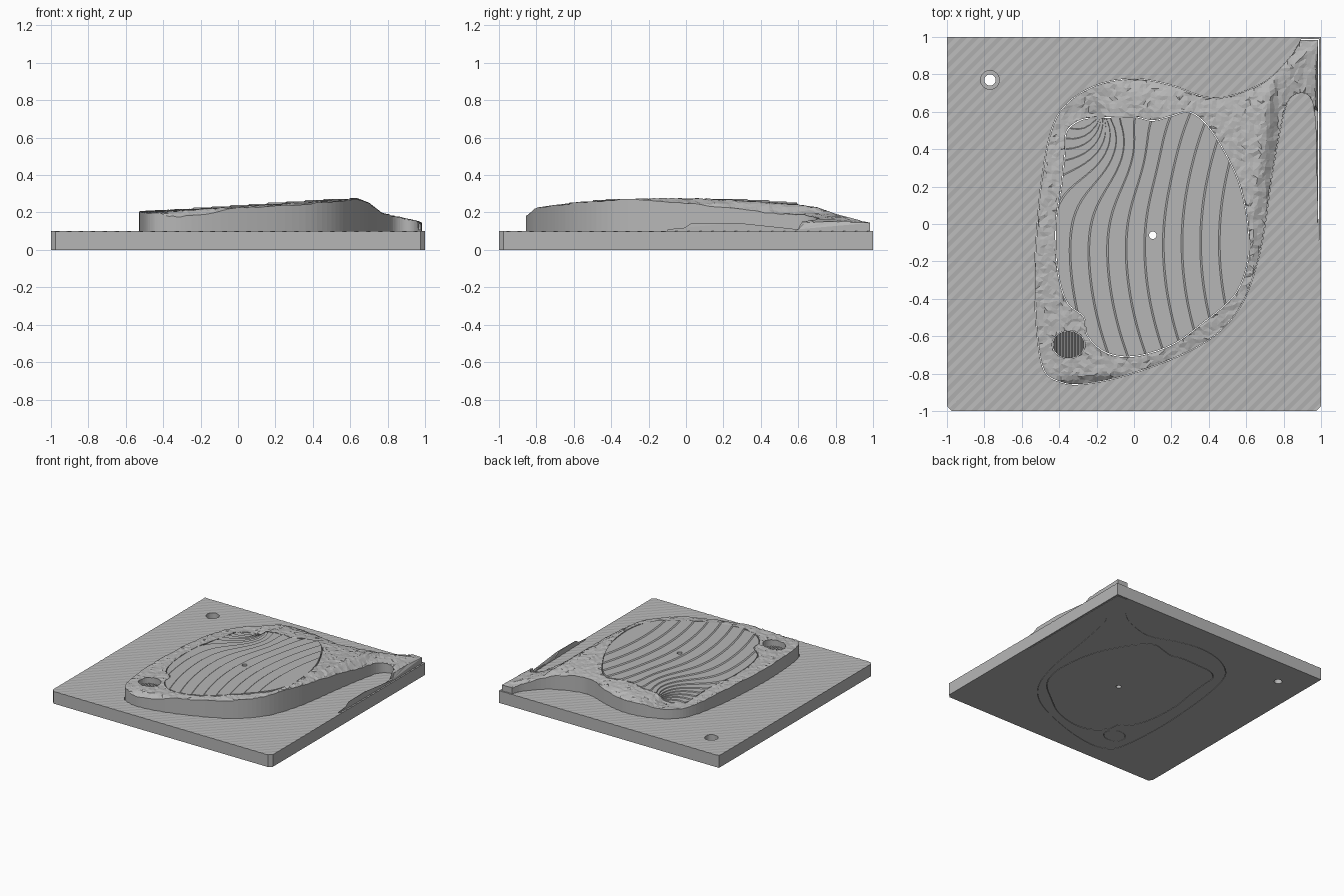
import bpy, bmesh, math, random
from mathutils import Vector
from mathutils.geometry import delaunay_2d_cdt

random.seed(4)
cube = bpy.data.objects.get("Cube")
if cube:
    bpy.data.objects.remove(cube, do_unlink=True)

# One plain grey material
grey = bpy.data.materials.new("warm_grey")
grey.use_nodes = True
grey.diffuse_color = (0.47, 0.47, 0.47, 1)
grey.node_tree.nodes["Principled BSDF"].inputs["Base Color"].default_value = grey.diffuse_color


def smooth_path(points, closed=True, steps=6):
    """Catmull-Rom curve through the points."""
    count = len(points)
    pick = (lambda i: points[i % count]) if closed else (lambda i: points[max(0, min(count - 1, i))])
    path = []
    for i in range(count if closed else count - 1):
        a, b, c, d = (Vector(pick(i + k)) for k in (-1, 0, 1, 2))
        for s in range(steps):
            t = s / steps
            path.append(0.5 * (2 * b + (c - a) * t + (2 * a - 5 * b + 4 * c - d) * t ** 2
                               + (3 * b - a - 3 * c + d) * t ** 3))
    if not closed:
        path.append(Vector(points[-1]))
    return path


def ellipse(x, y, rx, ry, sides=32):
    angles = [math.tau * i / sides for i in range(sides)]
    return [Vector((x + rx * math.cos(a), y + ry * math.sin(a))) for a in angles]


def scaled(loop, factor, centre):
    centre = Vector(centre)
    return [centre + (p - centre) * factor for p in loop]


def inside(x, y, loops):
    """Even-odd test, so inner loops are holes."""
    odd = False
    for loop in loops:
        for a, b in zip(loop, loop[1:] + loop[:1]):
            if (a.y > y) != (b.y > y) and x < a.x + (y - a.y) / (b.y - a.y) * (b.x - a.x):
                odd = not odd
    return odd


def interpolate(value, table):
    for (a, za), (b, zb) in zip(table, table[1:]):
        if value <= b:
            return za + (zb - za) * max(0, (value - a) / (b - a))
    return table[-1][1]


def prism(name, loops, height, spacing=0, jitter=0, cuts=(), remap=None):
    """Solid from z = 0 up to a height field, bounded by loops."""
    points, edges = [], []
    for loop in loops:
        start, n = len(points), len(loop)
        points += loop
        edges += [(start + i, start + (i + 1) % n) for i in range(n)]
    if spacing:
        cells = int(2 / spacing)
        for i in range(cells):
            for j in range(cells):
                x = -1 + (i + 0.5) * spacing + random.uniform(-jitter, jitter)
                y = -1 + (j + 0.5) * spacing + random.uniform(-jitter, jitter)
                if inside(x, y, loops):
                    points.append(Vector((x, y)))
    verts, _, faces = delaunay_2d_cdt(points, edges, [], 0, 1e-5)[:3]
    bm = bmesh.new()
    top = [bm.verts.new((p.x, p.y, height(p.x, p.y))) for p in verts]
    for face in faces:
        mid = sum((verts[i] for i in face), Vector((0, 0))) / len(face)
        if inside(mid.x, mid.y, loops):
            bm.faces.new([top[i] for i in face])
    bmesh.ops.delete(bm, geom=[v for v in bm.verts if not v.link_faces], context='VERTS')
    for co, normal in cuts:
        bmesh.ops.bisect_plane(bm, geom=bm.verts[:] + bm.edges[:] + bm.faces[:],
                               plane_co=co, plane_no=normal, dist=1e-6)
    if remap:
        for v in bm.verts:
            v.co.z = remap(v.co)
    # Underside copy and side walls
    rim = [e for e in bm.edges if e.is_boundary]
    copy = bmesh.ops.duplicate(bm, geom=bm.verts[:] + bm.edges[:] + bm.faces[:])
    low = copy["vert_map"]
    for item in copy["geom"]:
        if isinstance(item, bmesh.types.BMVert):
            item.co.z = 0
    for e in rim:
        a, b = e.verts
        bm.faces.new((a, b, low[b], low[a]))
    bmesh.ops.recalc_face_normals(bm, faces=bm.faces[:])
    mesh = bpy.data.meshes.new(name)
    bm.to_mesh(mesh)
    bm.free()
    mesh.materials.append(grey)
    obj = bpy.data.objects.new(name, mesh)
    bpy.context.collection.objects.link(obj)
    return obj


# Outlines seen from above
EDGE = 0.985
land = smooth_path([
    (0.89, EDGE), (0.84, 0.9), (0.7, 0.76), (0.5, 0.68), (0.37, 0.68), (0.2, 0.74), (0, 0.775),
    (-0.2, 0.74), (-0.36, 0.64), (-0.44, 0.5), (-0.49, 0.25), (-0.515, 0), (-0.53, -0.3),
    (-0.515, -0.6), (-0.48, -0.78), (-0.4, -0.84), (-0.28, -0.855), (-0.05, -0.81), (0.25, -0.7),
    (0.45, -0.58), (0.58, -0.42), (0.66, -0.2), (0.7, 0), (0.735, 0.25), (0.78, 0.5),
    (0.82, 0.65), (0.89, 0.7), (0.95, 0.66), (0.972, 0.5), (0.978, 0.2), (EDGE, -0.1)],
    closed=False) + [Vector((EDGE, 0.27)), Vector((EDGE, 0.6)), Vector((EDGE, EDGE))]
lawn = smooth_path([
    (-0.17, 0.57), (0, 0.575), (0.1, 0.555), (0.2, 0.58), (0.3, 0.6), (0.4, 0.52), (0.5, 0.36),
    (0.57, 0.2), (0.61, 0), (0.61, -0.2), (0.54, -0.38), (0.37, -0.53), (0.2, -0.65), (0, -0.71),
    (-0.15, -0.69), (-0.25, -0.6), (-0.27, -0.5), (-0.36, -0.42), (-0.41, -0.25), (-0.42, 0),
    (-0.39, 0.2), (-0.37, 0.4), (-0.36, 0.5), (-0.28, 0.56)])
pit = ellipse(-0.35, -0.645, 0.088, 0.075)

# Height limits across and along the land
CAP_X = [(0.62, 0.28), (0.7, 0.25), (0.77, 0.195), (0.98, 0.148)]
CAP_Y = [(-0.86, 0.175), (-0.8, 0.225), (-0.6, 0.25), (-0.4, 0.266), (0, 0.28),
         (0.4, 0.255), (0.6, 0.24), (0.7, 0.225), (0.8, 0.19), (0.97, 0.145)]


def ground(x, y):
    z = 0.239 + 0.066 * (x - 0.3 * (y + 0.1) ** 2)
    dx, dy = x + 0.17, y - 0.58
    r = math.hypot(dx, dy) + 0.01
    z -= 0.05 * 0.5 * (1 - dx / r) * math.exp(-r * r / 0.1)
    return min(z, 0.274)


def rough(x, y):
    z = min(ground(x, y), interpolate(x, CAP_X), interpolate(y, CAP_Y))
    if x > 0.96 and y < 0.62:  # thin strip beside the notch
        return 0.145 if 0 <= y <= 0.28 else 0.11
    return z + random.uniform(-0.004, 0.004)


# Square base with shallow diagonal mowing ridges
C = 0.025
square = [Vector(p) for p in ((-1, C - 1), (C - 1, -1), (1 - C, -1), (1, C - 1), (1, 1), (-1, 1))]
PITCH = 0.032
stripes = [((k * PITCH, 0, 0), (1, -1, 0)) for k in range(-62, 63)]
prism("base_plate", [square, scaled(land, 1.004, (0.2, 0)), ellipse(-0.77, 0.77, 0.05, 0.05)],
      lambda x, y: 0.1, cuts=stripes,
      remap=lambda co: 0.1 + 0.0012 * (-1) ** round((co.x - co.y) / PITCH))
prism("screw_seat", [ellipse(-0.77, 0.77, 0.05, 0.05), ellipse(-0.77, 0.77, 0.03, 0.03)],
      lambda x, y: 0.05)

# Rough border with openings for the lawn and sand pit
prism("rough_border", [land, lawn, pit], rough, spacing=0.022, jitter=0.006)

# Terraced lawn: flat treads between steep risers
STEP, RISER, START = 0.0066, 0.0006, 0.15
levels = [START + k * STEP for k in range(1, 20)]
terrace_cuts = [((0, 0, z + d), (0, 0, 1)) for z in levels for d in (0, RISER)]


def terrace(co):
    k = math.floor((co.z - START) / STEP + 1e-4)
    part = co.z - START - k * STEP
    return START + STEP * (k - 0.5 + min(1, max(0, part / RISER)))


prism("terraced_lawn", [scaled(lawn, 0.993, (0.1, -0.05)), ellipse(0.1, -0.06, 0.02, 0.02, 20)],
      ground, spacing=0.03, cuts=terrace_cuts, remap=terrace)

# Rippled sand in the pit
RIPPLE = 0.008
prism("sand_pit", [scaled(pit, 0.97, (-0.35, -0.645))], lambda x, y: 0.16,
      cuts=[((k * RIPPLE, 0, 0), (1, 0, 0)) for k in range(-56, -31)],
      remap=lambda co: 0.16 + 0.004 * (-1) ** round(co.x / RIPPLE))
